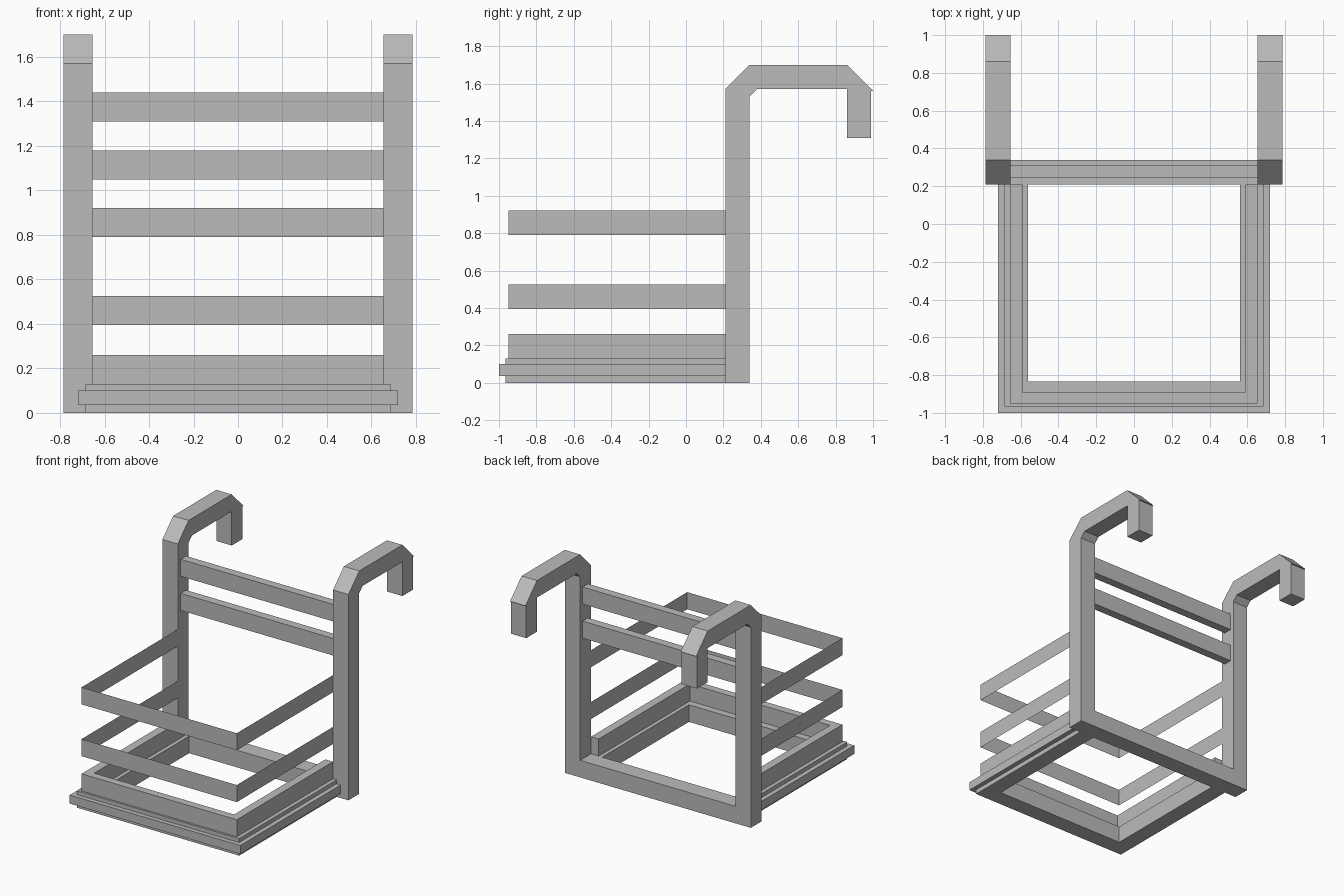
import bpy
import bmesh

cube = bpy.data.objects.get("Cube")
if cube:
    bpy.data.objects.remove(cube, do_unlink=True)

GREY = (0.5, 0.5, 0.5, 1)
metal = bpy.data.materials.new("grey metal")
metal.use_nodes = True
metal.diffuse_color = GREY
metal.node_tree.nodes["Principled BSDF"].inputs["Base Color"].default_value = GREY


def finish(name, bm, closed=True):
    if closed:
        bmesh.ops.recalc_face_normals(bm, faces=bm.faces)
    mesh = bpy.data.meshes.new(name)
    bm.to_mesh(mesh)
    bm.free()
    mesh.materials.append(metal)
    obj = bpy.data.objects.new(name, mesh)
    bpy.context.collection.objects.link(obj)
    return obj


def extrude_x(name, outline, x0, x1):
    """Extrude a (y, z) outline between two x positions."""
    bm = bmesh.new()
    face = bm.faces.new([bm.verts.new((x0, y, z)) for y, z in outline])
    out = bmesh.ops.extrude_face_region(bm, geom=[face])["geom"]
    verts = [v for v in out if isinstance(v, bmesh.types.BMVert)]
    bmesh.ops.translate(bm, verts=verts, vec=(x1 - x0, 0, 0))
    return finish(name, bm)


def u_sweep(name, section, closed):
    """Run a section of (half width, front reach, height) round three sides."""
    bm = bmesh.new()
    rings = []
    for side, front in ((1, False), (1, True), (-1, True), (-1, False)):
        rings.append([bm.verts.new((side * w, -reach if front else BACK, z))
                      for w, reach, z in section])
    n = len(section)
    for a, b in zip(rings, rings[1:]):
        for i in range(n if closed else n - 1):
            j = (i + 1) % n
            bm.faces.new((a[i], b[i], b[j], a[j]))
    if closed:
        bm.faces.new(rings[0])
        bm.faces.new(rings[-1])
    return finish(name, bm, closed)


BACK, POST_BACK = 0.21, 0.34
INNER, OUTER = 0.655, 0.785

# Uprights with hooks bent over the back
hook = [(BACK, 0), (BACK, 1.57), (POST_BACK, 1.70), (0.86, 1.70), (1.0, 1.56),
        (0.99, 1.56), (0.99, 1.31), (0.86, 1.31), (0.86, 1.57), (0.38, 1.57),
        (POST_BACK, 1.53), (POST_BACK, 0)]
for side, label in ((1, "left"), (-1, "right")):
    extrude_x(label + "_hooked_upright", hook, side * INNER, side * OUTER)

# Cross bars between the uprights
for name, y0, y1, z0 in (("bottom_bar", BACK, POST_BACK, 0),
                         ("lower_back_rail", 0.245, 0.31, 1.05),
                         ("upper_back_rail", 0.245, 0.31, 1.31)):
    z1 = z0 + 0.13
    extrude_x(name, [(y0, z0), (y1, z0), (y1, z1), (y0, z1)], -INNER, INNER)

# Stepped base frame with its outer lip and inner ledge
wall, lip, rim = (INNER, 0.95), (0.685, 0.965), (0.72, 1.0)
inside, ledge = (0.59, 0.89), (0.56, 0.835)
u_sweep("base_frame", [
    (*ledge, 0), (*lip, 0), (*lip, 0.035), (*rim, 0.035), (*rim, 0.10),
    (*lip, 0.10), (*lip, 0.13), (*wall, 0.13), (*wall, 0.26),
    (*inside, 0.26), (*inside, 0.13), (*ledge, 0.13)], True)

# Thin guard bands round the basket
for name, z in (("lower_guard_band", 0.395), ("upper_guard_band", 0.79)):
    u_sweep(name, [(*wall, z), (*wall, z + 0.13)], False)
